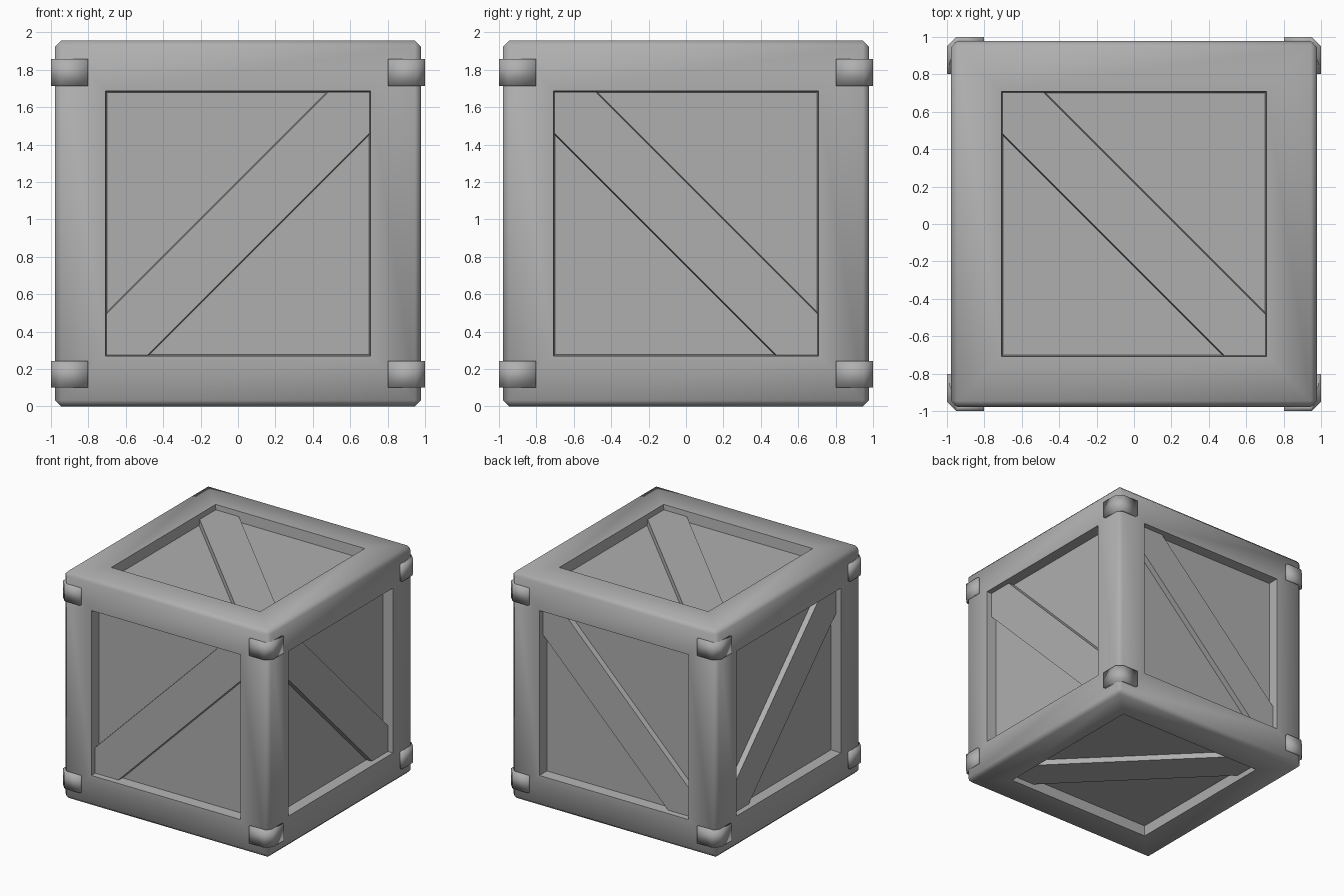
import bpy, bmesh, math
from mathutils import Vector

if "Cube" in bpy.data.objects:
    bpy.data.objects.remove(bpy.data.objects["Cube"])

HALF = 0.978      # half size of the crate body
CHAMFER = 0.032   # chamfer along the outer edges
OPEN = 0.709      # half size of the panel openings
PANEL = 0.89      # distance of the recessed panels from the centre
BRACE = 0.935     # distance of the brace faces from the centre
CENTRE = Vector((0, 0, HALF))

grey = bpy.data.materials.new("crate_grey")
grey.diffuse_color = (0.43, 0.43, 0.43, 1)
grey.use_nodes = True
grey.node_tree.nodes["Principled BSDF"].inputs["Base Color"].default_value = grey.diffuse_color


def finish(bm, name, angle=60):
    bmesh.ops.recalc_face_normals(bm, faces=bm.faces[:])
    mesh = bpy.data.meshes.new(name)
    bm.to_mesh(mesh)
    bm.free()
    mesh.materials.append(grey)
    mesh.polygons.foreach_set("use_smooth", [True] * len(mesh.polygons))
    mesh.set_sharp_from_angle(angle=math.radians(angle))
    ob = bpy.data.objects.new(name, mesh)
    bpy.context.collection.objects.link(ob)
    return ob


def loft(name, ring_a, ring_b, angle=60):
    """Closed solid between two matching outlines."""
    bm = bmesh.new()
    a = [bm.verts.new(p) for p in ring_a]
    b = [bm.verts.new(p) for p in ring_b]
    bm.faces.new(a)
    bm.faces.new(b)
    n = len(a)
    for i in range(n):
        j = (i + 1) % n
        bm.faces.new((a[i], a[j], b[j], b[i]))
    return finish(bm, name, angle)


def place(face, n, half, depth):
    """Make a square side face the given half size and depth."""
    for v in face.verts:
        flat = v.co - n * v.co.dot(n)
        v.co = flat * (half * math.sqrt(2) / flat.length) + n * depth


# Crate body: chamfered cube with a recessed panel in every side
bm = bmesh.new()
bmesh.ops.create_cube(bm, size=2 * HALF)
bmesh.ops.bevel(bm, geom=bm.edges[:], offset=CHAMFER, segments=1, affect='EDGES')
bm.normal_update()
for f in [f for f in bm.faces if f.calc_area() > 1]:
    n = f.normal.copy()
    bmesh.ops.inset_individual(bm, faces=[f], thickness=0.2)
    place(f, n, OPEN, HALF)
    floor = bmesh.ops.extrude_discrete_faces(bm, faces=[f])["faces"][0]
    place(floor, n, 0.701, PANEL)
bmesh.ops.translate(bm, verts=bm.verts[:], vec=CENTRE)
finish(bm, "crate_frame")


# Diagonal braces: one across each panel
def brace_outline(axes, normal, depth, slope, w):
    e = 0.704
    pts = [(-e, -e), (-e + w, -e), (e, e - w), (e, e), (e - w, e), (-e, -e + w)]
    ring = []
    for u, v in pts:
        p = CENTRE.copy()
        p[axes[0]] += u * slope
        p[axes[1]] += v
        p[normal] += depth
        ring.append(p)
    return ring


for axes, normal, slope, names in (
        ((0, 2), 1, 1, ("front", "back")),
        ((1, 2), 0, -1, ("left", "right")),
        ((0, 1), 2, -1, ("bottom", "top"))):
    for sign, label in zip((-1, 1), names):
        loft("brace_" + label,
             brace_outline(axes, normal, sign * (PANEL - 0.01), slope, 0.23),
             brace_outline(axes, normal, sign * BRACE, slope, 0.22), 30)

# Corner brackets: chamfered angle pieces wrapped round the upright edges
profile = [(0.803, 1.0), (0.95, 1.0), (1.0, 0.95), (1.0, 0.803),
           (0.965, 0.803), (0.965, 0.935), (0.935, 0.965), (0.803, 0.965)]
for level, z0, z1 in (("lower", 0.1, 0.243), ("upper", 1.713, 1.856)):
    for sx in (-1, 1):
        for sy in (-1, 1):
            name = "bracket_%s_%s_%s" % (level, "back" if sy > 0 else "front",
                                         "right" if sx > 0 else "left")
            loft(name, [(sx * x, sy * y, z0) for x, y in profile],
                 [(sx * x, sy * y, z1) for x, y in profile], 120)
